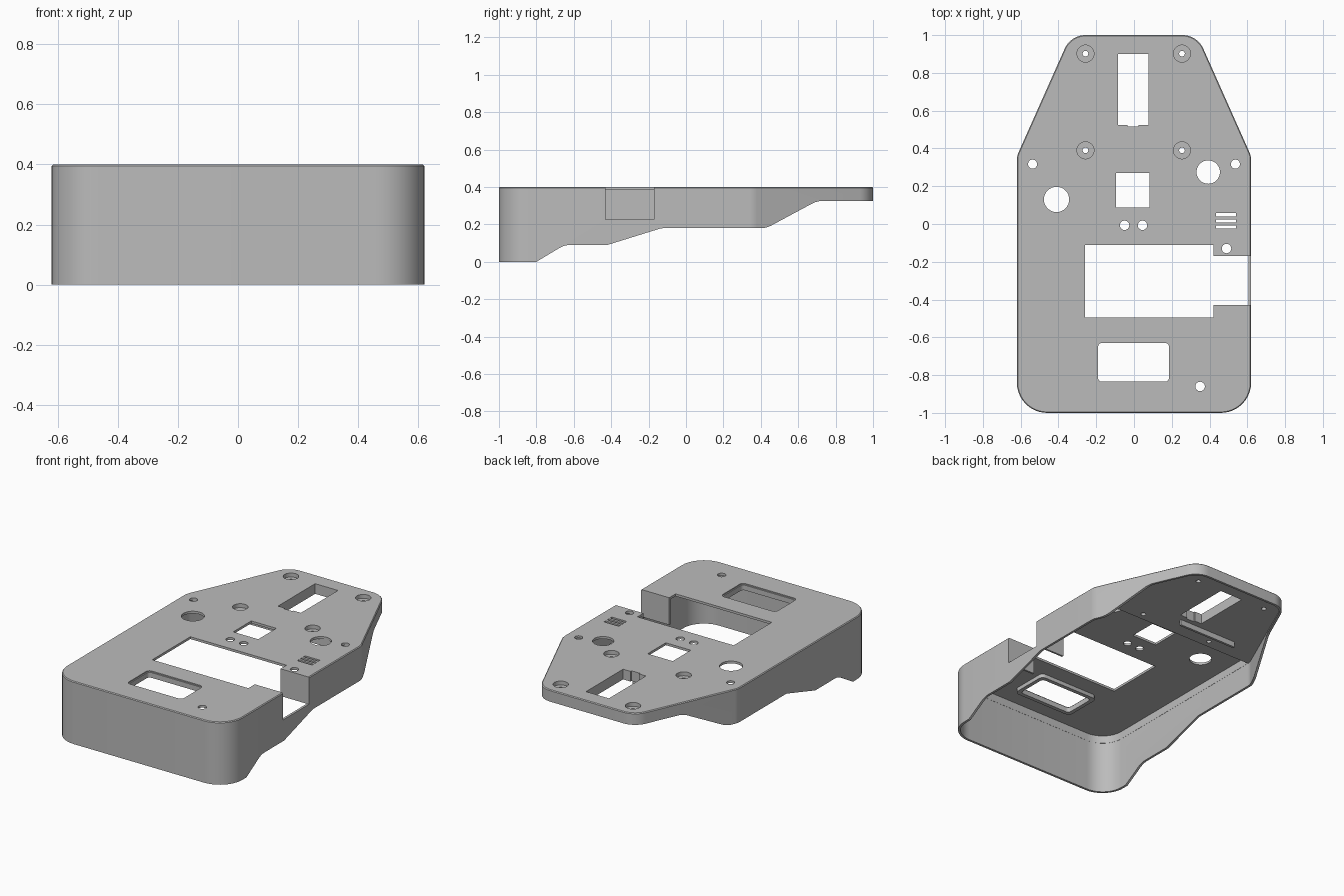
import bpy, bmesh, math
from mathutils import Vector

cube = bpy.data.objects.get("Cube")
if cube:
    bpy.data.objects.remove(cube, do_unlink=True)

grey = bpy.data.materials.new("light_grey_plastic")
grey.use_nodes = True
grey.diffuse_color = (0.5, 0.5, 0.5, 1)
grey.node_tree.nodes["Principled BSDF"].inputs["Base Color"].default_value = (0.5, 0.5, 0.5, 1)


def rounded(corners, steps=10):
    """Turn (u, v, radius) corners into a polygon with arcs."""
    out = []
    for i, (u, v, r) in enumerate(corners):
        p = Vector((u, v))
        if r == 0:
            out.append(p)
            continue
        a = (Vector(corners[i - 1][:2]) - p).normalized()
        b = (Vector(corners[(i + 1) % len(corners)][:2]) - p).normalized()
        half = a.angle(b) / 2
        centre = p + (a + b).normalized() * r / math.sin(half)
        start = p + a * r / math.tan(half) - centre
        end = p + b * r / math.tan(half) - centre
        turn = math.atan2(start.x * end.y - start.y * end.x, start.dot(end))
        for k in range(steps + 1):
            t = turn * k / steps
            c, s = math.cos(t), math.sin(t)
            out.append(centre + Vector((start.x * c - start.y * s, start.x * s + start.y * c)))
    return out


def prism(name, points, low, high, along_x=False):
    """Extrude a polygon upward, or a (y, z) polygon along x."""
    bm = bmesh.new()
    place = (lambda p, h: (h, p[0], p[1])) if along_x else (lambda p, h: (p[0], p[1], h))
    face = bm.faces.new([bm.verts.new(place(p, low)) for p in points])
    new = bmesh.ops.extrude_face_region(bm, geom=[face])["geom"]
    shift = Vector((high - low, 0, 0)) if along_x else Vector((0, 0, high - low))
    bmesh.ops.translate(bm, vec=shift, verts=[g for g in new if isinstance(g, bmesh.types.BMVert)])
    bmesh.ops.recalc_face_normals(bm, faces=bm.faces)
    mesh = bpy.data.meshes.new(name)
    bm.to_mesh(mesh)
    bm.free()
    mesh.materials.append(grey)
    obj = bpy.data.objects.new(name, mesh)
    bpy.context.collection.objects.link(obj)
    return obj


def box(name, x0, x1, y0, y1, z0, z1, r=0):
    return prism(name, rounded([(x0, y0, r), (x1, y0, r), (x1, y1, r), (x0, y1, r)], 5), z0, z1)


def disc(name, x, y, r, z0, z1, sides=32):
    ring = [(x + r * math.cos(math.tau * k / sides), y + r * math.sin(math.tau * k / sides))
            for k in range(sides)]
    return prism(name, ring, z0, z1)


def finish(obj, cutters):
    """Cut, bake the result and shade it."""
    for c in cutters:
        mod = obj.modifiers.new("cut", "BOOLEAN")
        mod.operation, mod.solver, mod.object = "DIFFERENCE", "EXACT", c
    graph = bpy.context.evaluated_depsgraph_get()
    mesh = bpy.data.meshes.new_from_object(obj.evaluated_get(graph))
    obj.modifiers.clear()
    obj.data = mesh
    bpy.ops.object.select_all(action="DESELECT")
    obj.select_set(True)
    bpy.context.view_layer.objects.active = obj
    bpy.ops.object.shade_smooth_by_angle(angle=math.radians(30))


def outline(d):
    """Case plan, inset by d."""
    side = [(0.62 - d, -1 + d, 0.16 - d), (0.62 - d, 0.36 - d * 0.2, 0.1), (0.335 - d * 0.64, 1 - d, 0.12 - d)]
    return rounded(side + [(-x, y, r) for x, y, r in reversed(side)])


WALL, TOP, PLATE, SLAB = 0.015, 0.4, 0.385, 0.335

# Outer shell with a fine bevel round the top rim
shell = prism("case_shell", outline(0), 0, TOP)
bm = bmesh.new()
bm.from_mesh(shell.data)
rim = [e for e in bm.edges if all(v.co.z > TOP - 0.001 for v in e.verts)]
bmesh.ops.bevel(bm, geom=rim, offset=0.005, segments=1, affect="EDGES")
bm.to_mesh(shell.data)
bm.free()

# Hollow interior: thin plate in front, thicker slab behind
d = WALL + 0.001
front_plan = rounded([(0.62 - d, -1 + d, 0.16 - d), (0.62 - d, 0.34, 0),
                      (-0.62 + d, 0.34, 0), (-0.62 + d, -1 + d, 0.16 - d)])
cavity = [prism("cavity", outline(WALL), -0.1, SLAB),
          prism("front_cavity", front_plan, 0.2, PLATE)]

# Stepped underside of the walls
under = prism("underside", rounded([
    (-0.8, -0.2, 0), (-0.8, 0, 0), (-0.65, 0.09, 0.12), (-0.42, 0.09, 0.05), (-0.13, 0.18, 0.1),
    (0.43, 0.18, 0.12), (0.7, 0.325, 0.12), (1.2, 0.325, 0), (1.2, -0.2, 0)]), -1, 1, True)

# Openings through the top
LOW, HIGH = 0.2, 0.5
window = [box("window", -0.19, 0.185, -0.835, -0.63, LOW, HIGH, 0.02),
          box("window_lip", -0.197, 0.192, -0.842, -0.623, 0.393, HIGH, 0.025)]
openings = [box("main_opening", -0.26, 0.42, -0.495, -0.11, LOW, HIGH),
            box("square_opening", -0.095, 0.082, 0.087, 0.27, LOW, HIGH),
            box("rear_slot", -0.085, 0.077, 0.525, 0.9, LOW, HIGH),
            box("slot_key", -0.035, 0.025, 0.515, 0.53, LOW, HIGH),
            box("side_notch", 0.41, 0.7, -0.43, -0.17, 0.226, HIGH)]
openings += [box("vent", 0.435, 0.54, y - 0.008, y + 0.008, LOW, HIGH) for y in (-0.015, 0.017, 0.049)]
for x, y, r in [(-0.41, 0.13, 0.067), (0.393, 0.275, 0.062), (-0.05, -0.007, 0.025), (0.045, -0.007, 0.025),
                (0.49, -0.13, 0.025), (0.35, -0.86, 0.025), (-0.537, 0.317, 0.024), (0.537, 0.317, 0.024)]:
    openings.append(disc("hole", x, y, r, LOW, HIGH))

# Counterbored screw holes
screws = []
for x in (-0.257, 0.254):
    for y in (0.39, 0.902):
        screws += [disc("screw_hole", x, y, 0.015, LOW, HIGH, 20),
                   disc("counterbore", x, y, 0.045, 0.375, HIGH)]

finish(shell, cavity + [under] + window + openings + screws)

# Frame beneath the window
frame = box("window_frame", -0.215, 0.21, -0.86, -0.605, 0.36, PLATE + 0.002, 0.03)
finish(frame, window[:1])

# Partition plates on either side of the notch
for name, y in (("notch_wall_rear", -0.17), ("notch_wall_front", -0.442)):
    finish(box(name, 0.42, 0.612, y, y + 0.012, 0.226, 0.394), [])

# Stiffening rib below the rear slab
rib = box("cross_rib", -0.38, 0.04, 0.47, 0.485, 0.3, SLAB + 0.005)
finish(rib, [])

for c in cavity + [under] + window + openings + screws:
    bpy.data.objects.remove(c, do_unlink=True)
